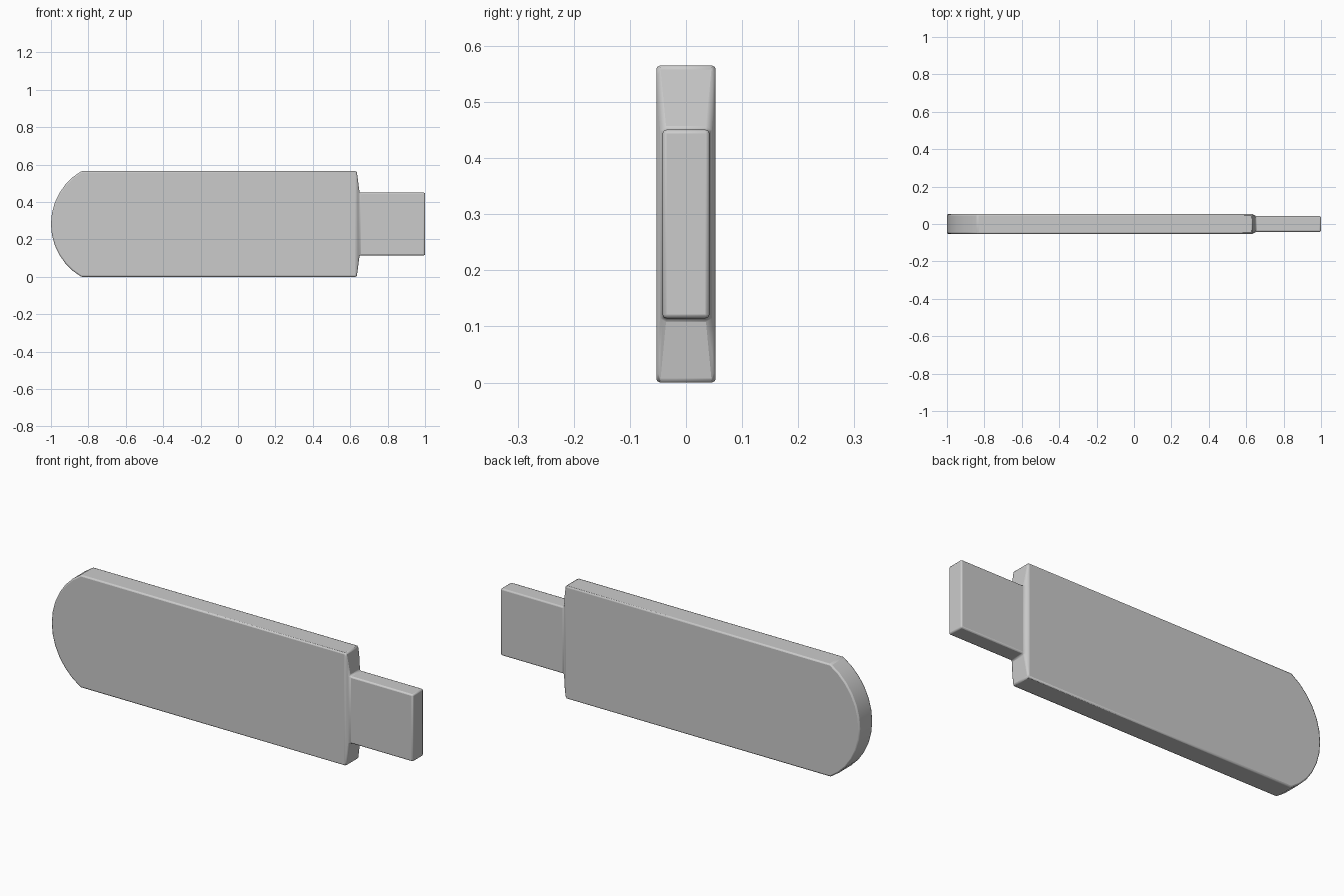
import bpy, bmesh
from math import asin, sin, cos
from mathutils import Vector

if "Cube" in bpy.data.objects:
    bpy.data.objects.remove(bpy.data.objects["Cube"])

HEIGHT, HALF_Y = 0.565, 0.053      # case height, half thickness
MID = HEIGHT / 2
RADIUS, ARC_X = 0.327, -0.673      # rounded tail arc
SHOULDER_X, COLLAR_X, TIP_X = 0.635, 0.65, 1.0
PLUG_Y, PLUG_Z = 0.042, 0.168      # plug half sizes
SEGMENTS = 12

bm = bmesh.new()

# Case side profile: square shoulder on the right, arc tail on the left
reach = asin(MID / RADIUS)
profile = [(SHOULDER_X, 0), (SHOULDER_X, HEIGHT)]
for i in range(SEGMENTS + 1):
    a = reach - 2 * reach * i / SEGMENTS
    profile.append((ARC_X - RADIUS * cos(a), MID + RADIUS * sin(a)))
front = bm.faces.new([bm.verts.new((x, -HALF_Y, z)) for x, z in profile])
ext = bmesh.ops.extrude_face_region(bm, geom=[front])
back = [v for v in ext["geom"] if isinstance(v, bmesh.types.BMVert)]
bmesh.ops.translate(bm, vec=(0, 2 * HALF_Y, 0), verts=back)
bmesh.ops.recalc_face_normals(bm, faces=bm.faces[:])


def extrude_end(face, x):
    """Extrude the end face to a plug-sized rectangle at x."""
    new = bmesh.ops.extrude_discrete_faces(bm, faces=[face])["faces"][0]
    for v in new.verts:
        y = PLUG_Y if v.co.y > 0 else -PLUG_Y
        z = MID + (PLUG_Z if v.co.z > MID else -PLUG_Z)
        v.co = Vector((x, y, z))
    return new


# Tapered collar, then the straight plug
bm.faces.ensure_lookup_table()
end = max(bm.faces, key=lambda f: f.calc_center_median().x)
end = extrude_end(end, COLLAR_X)
end = extrude_end(end, TIP_X)
bmesh.ops.recalc_face_normals(bm, faces=bm.faces[:])

mesh = bpy.data.meshes.new("flash_drive")
bm.to_mesh(mesh)
bm.free()
drive = bpy.data.objects.new("flash_drive", mesh)
bpy.context.collection.objects.link(drive)

# Small rounded edges
bevel = drive.modifiers.new("edge_bevel", "BEVEL")
bevel.width = 0.007
bevel.segments = 2
bevel.limit_method = "ANGLE"
bevel.angle_limit = 0.56

bpy.context.view_layer.objects.active = drive
drive.select_set(True)
bpy.ops.object.shade_smooth_by_angle(angle=0.4)
